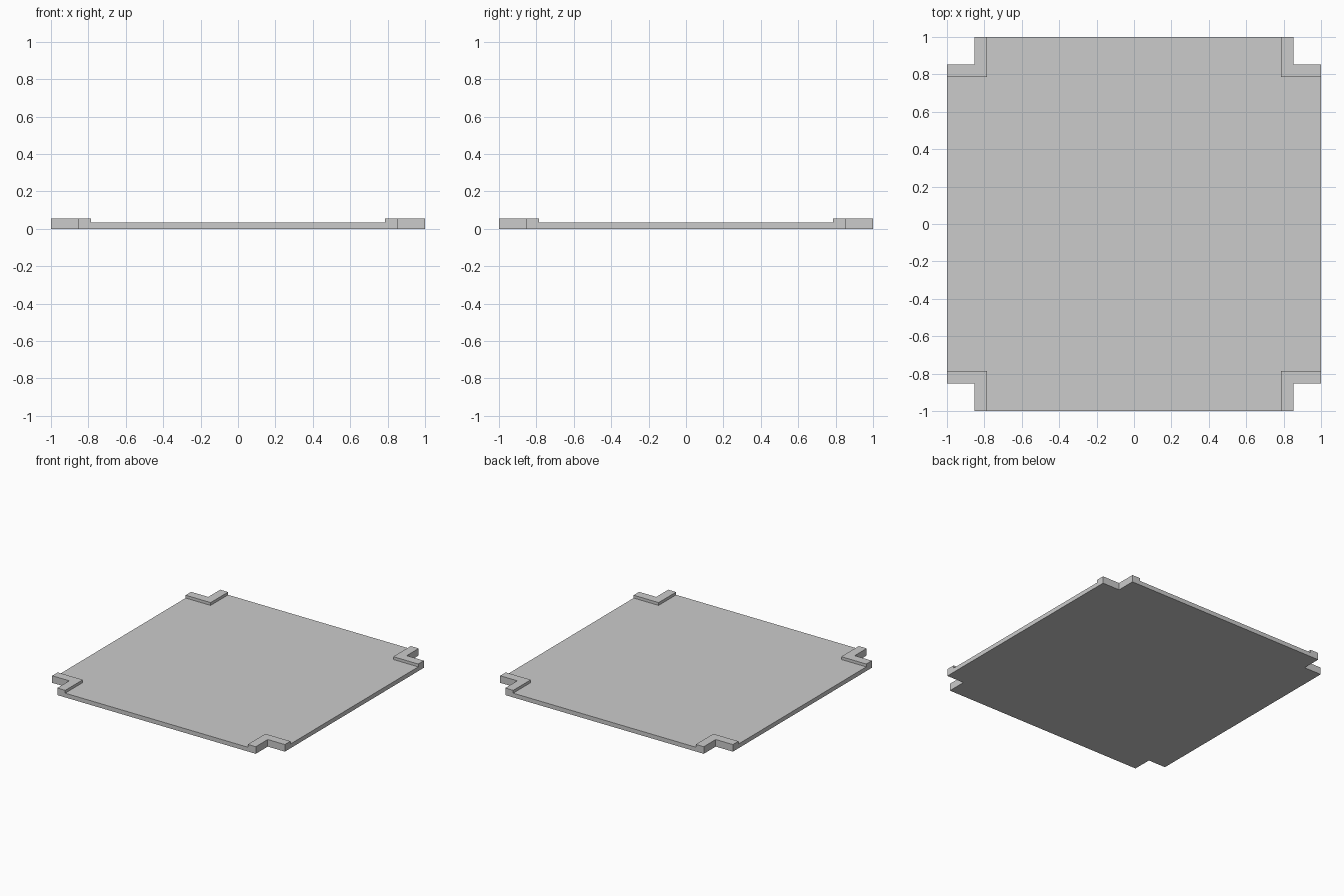
import bpy, bmesh, math

if "Cube" in bpy.data.objects:
    bpy.data.objects.remove(bpy.data.objects["Cube"])

OUT, NOTCH, INNER = 1.0, 0.853, 0.785   # outer edge, corner notch, inside of corner lip
PLATE_H, LIP_H = 0.033, 0.055

bm = bmesh.new()


def quarter_turns(points, k):
    """Turn 2D points k times by 90 degrees about the centre."""
    for _ in range(k):
        points = [(-y, x) for x, y in points]
    return points


def add_face(points):
    return bm.faces.new([bm.verts.new((x, y, 0)) for x, y in points])


# Footprint: cross-shaped field plus an L in each notched corner
cross = []
for k in range(4):
    cross += quarter_turns([(OUT, INNER), (INNER, INNER), (INNER, OUT)], k)
add_face(cross)
corner = [(INNER, INNER), (OUT, INNER), (OUT, NOTCH),
          (NOTCH, NOTCH), (NOTCH, OUT), (INNER, OUT)]
for k in range(4):
    add_face(quarter_turns(corner, k))
bmesh.ops.remove_doubles(bm, verts=bm.verts[:], dist=1e-5)


def raise_faces(faces, height, keep):
    """Extrude faces up as one region and return the new top faces."""
    res = bmesh.ops.extrude_face_region(bm, geom=faces, use_keep_orig=keep)["geom"]
    verts = [g for g in res if isinstance(g, bmesh.types.BMVert)]
    bmesh.ops.translate(bm, verts=verts, vec=(0, 0, height))
    return [g for g in res if isinstance(g, bmesh.types.BMFace)]


# Plate thickness, then the raised corner lips
top = raise_faces(bm.faces[:], PLATE_H, True)
lips = [f for f in top if len(f.verts) == 6]
raise_faces(lips, LIP_H - PLATE_H, False)

# Merge coplanar faces so the sides and underside are clean
bmesh.ops.recalc_face_normals(bm, faces=bm.faces[:])
bmesh.ops.dissolve_limit(bm, angle_limit=math.radians(1),
                         verts=bm.verts[:], edges=bm.edges[:])
bmesh.ops.recalc_face_normals(bm, faces=bm.faces[:])

mesh = bpy.data.meshes.new("notched_plate")
bm.to_mesh(mesh)
bm.free()
bpy.context.collection.objects.link(bpy.data.objects.new("notched_plate", mesh))
